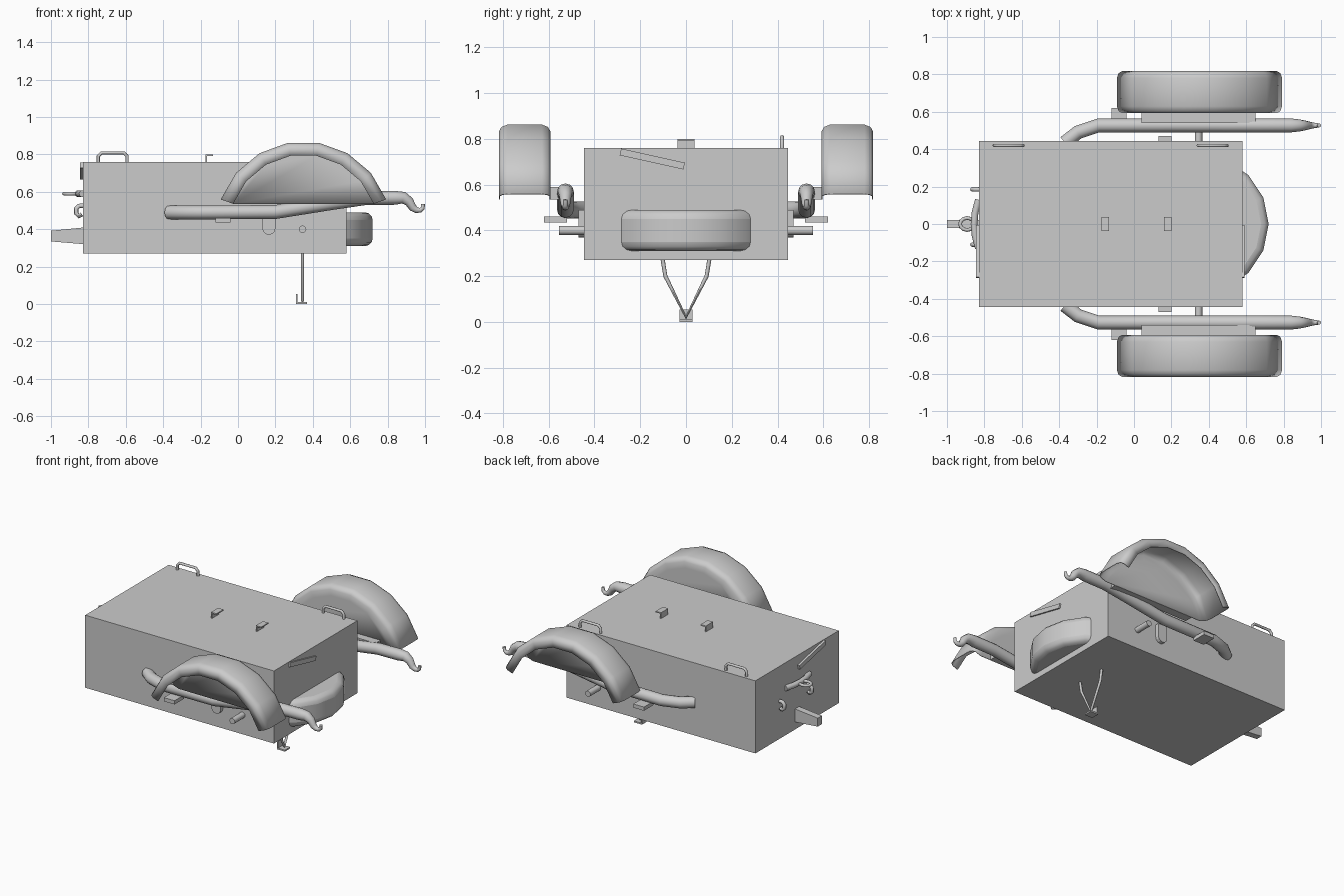
import bpy, math
from math import cos, sin, radians

if "Cube" in bpy.data.objects:
    bpy.data.objects.remove(bpy.data.objects["Cube"])


def mesh_obj(name, verts, faces):
    me = bpy.data.meshes.new(name)
    me.from_pydata(verts, [], faces)
    me.update()
    ob = bpy.data.objects.new(name, me)
    bpy.context.collection.objects.link(ob)
    return ob


def activate(ob):
    bpy.ops.object.select_all(action='DESELECT')
    ob.select_set(True)
    bpy.context.view_layer.objects.active = ob


def smooth(ob, angle=40):
    activate(ob)
    bpy.ops.object.shade_smooth_by_angle(angle=radians(angle))


def box(name, x0, x1, y0, y1, z0, z1, rot=(0, 0, 0)):
    bpy.ops.mesh.primitive_cube_add(size=1, location=((x0 + x1) / 2, (y0 + y1) / 2, (z0 + z1) / 2), rotation=rot)
    ob = bpy.context.object
    ob.name = name
    ob.scale = (x1 - x0, abs(y1 - y0), z1 - z0)
    return ob


def tube(name, pts, r, radii=None, res=4, closed=False):
    cu = bpy.data.curves.new(name, 'CURVE')
    cu.dimensions = '3D'
    cu.bevel_depth, cu.bevel_resolution, cu.use_fill_caps = r, res, True
    sp = cu.splines.new('POLY')
    sp.points.add(len(pts) - 1)
    sp.use_cyclic_u = closed
    for i, p in enumerate(pts):
        sp.points[i].co = (*p, 1)
        sp.points[i].radius = radii[i] / r if radii else 1
    ob = bpy.data.objects.new(name, cu)
    bpy.context.collection.objects.link(ob)
    activate(ob)
    bpy.ops.object.convert(target='MESH')
    ob = bpy.context.object
    smooth(ob, 50)
    return ob


def extrude_xz(name, outline, y0, y1):
    n = len(outline)
    v = [(x, y, z) for y in (y0, y1) for x, z in outline]
    f = [tuple(range(n)), tuple(range(2 * n - 1, n - 1, -1))]
    f += [(i, i + n, (i + 1) % n + n, (i + 1) % n) for i in range(n)]
    if y1 < y0:
        f = [tuple(reversed(q)) for q in f]
    return mesh_obj(name, v, f)


# Main box body
box("body", -0.83, 0.58, -0.445, 0.445, 0.27, 0.76)

# Mudguard arch: (offset in y, radius) cross-section swept over the wheel
CX, CZ = 0.35, 0.399
PROFILE = [(0.595, 0.40), (0.595, 0.44), (0.605, 0.458), (0.63, 0.468),
           (0.78, 0.468), (0.805, 0.458), (0.815, 0.44), (0.815, 0.40)]
ANGLES = [radians(20 + 20 * i) for i in range(8)]

for s, side in ((-1, "front"), (1, "rear")):
    n = len(PROFILE)
    verts = [(CX + r * cos(a), s * y, CZ + r * sin(a)) for a in ANGLES for y, r in PROFILE]
    faces = [(i * n + j, i * n + j + 1, (i + 1) * n + j + 1, (i + 1) * n + j)
             for i in range(7) for j in range(n - 1)]
    faces.append(tuple(i * n for i in range(8)))          # inner side plate
    if s > 0:
        faces = [tuple(reversed(q)) for q in faces]
    guard = mesh_obj(side + "_mudguard", verts, faces)
    mod = guard.modifiers.new("thickness", 'SOLIDIFY')
    mod.thickness, mod.offset = 0.005, 0
    smooth(guard)

    # Mudguard mount
    box(side + "_mudguard_mount", 0.04, 0.65, s * 0.54, s * 0.597, 0.535, 0.59)

    # Carrying bar tapering into a hook
    path = [(-0.37, 0.435, 0.49), (-0.30, 0.49, 0.49), (-0.19, 0.527, 0.49), (0.2, 0.527, 0.492),
            (0.5, 0.527, 0.54), (0.68, 0.527, 0.566), (0.84, 0.527, 0.568), (0.885, 0.527, 0.568),
            (0.915, 0.527, 0.548), (0.935, 0.527, 0.515), (0.955, 0.527, 0.502),
            (0.975, 0.527, 0.502), (0.987, 0.527, 0.512), (0.99, 0.527, 0.535)]
    radii = [0.037] * 7 + [0.032, 0.026, 0.021, 0.016, 0.013, 0.011, 0.010]
    tube(side + "_bar", [(x, s * y, z) for x, y, z in path], 0.037, radii)

    # Step bracket, rounded hanger and axle stub
    box(side + "_step_bracket", -0.12, -0.04, s * 0.52, s * 0.62, 0.435, 0.46)
    arc = [(0.165 + 0.035 * cos(radians(t)), 0.405 + 0.035 * sin(radians(t))) for t in range(180, 361, 30)]
    extrude_xz(side + "_hanger", arc + [(0.20, 0.49), (0.13, 0.49)], s * 0.44, s * 0.47)
    tube(side + "_axle_stub", [(0.345, s * 0.43, 0.4), (0.345, s * 0.555, 0.4)], 0.02)

# Spare wheel half sunk into the end wall
bpy.ops.mesh.primitive_cylinder_add(vertices=16, radius=0.37, depth=0.18, location=(0.35, 0, 0.40),
                                    rotation=(0, 0, radians(90)))
wheel = bpy.context.object
wheel.name = "spare_wheel"
bev = wheel.modifiers.new("round", 'BEVEL')
bev.width, bev.segments, bev.limit_method, bev.angle_limit = 0.04, 3, 'ANGLE', radians(50)
smooth(wheel)

# Prop leg and foot
tube("prop_leg", [(0.345, -0.105, 0.29), (0.345, -0.09, 0.2), (0.345, 0, 0.02),
                  (0.345, 0.09, 0.2), (0.345, 0.105, 0.29)], 0.009, res=2)
box("prop_foot", 0.31, 0.37, -0.028, 0.028, 0, 0.01)
box("prop_foot_lip", 0.31, 0.318, -0.028, 0.028, 0.0, 0.055)

# Lid grab handles
for x in (-0.67, 0.42):
    pts = [(-0.077, 0.75), (-0.077, 0.79), (-0.06, 0.808), (0.06, 0.808), (0.077, 0.79), (0.077, 0.75)]
    tube("lid_handle", [(x + a, 0.42, z) for a, z in pts], 0.009, res=2)

# Lid clips: folded straps
for x in (-0.155, 0.18):
    box("lid_clip_post", x - 0.02, x - 0.012, -0.038, 0.038, 0.755, 0.80)
    box("lid_clip_top", x - 0.02, x + 0.02, -0.038, 0.038, 0.792, 0.80)

# Slanted end bars
for x0, x1 in ((-0.845, -0.825), (0.575, 0.59)):
    box("end_bar", x0, x1, -0.29, -0.005, 0.697, 0.727, rot=(radians(-12.5), 0, 0))

# Tapered tow tongue
extrude_xz("tow_tongue", [(-0.82, 0.32), (-0.82, 0.41), (-1.0, 0.392), (-1.0, 0.335)], -0.022, 0.022)

# Tow shackle, its curved base and two side hooks
tube("shackle_base", [(-0.832, -0.13, 0.59), (-0.85, -0.06, 0.59), (-0.855, 0, 0.59),
                      (-0.85, 0.06, 0.59), (-0.832, 0.13, 0.59)], 0.018)
tube("shackle_ring", [(-0.892 + 0.038 * cos(t * math.pi / 6), 0.032 * sin(t * math.pi / 6), 0.59)
                      for t in range(12)], 0.010, res=2, closed=True)
for y in (0.185, -0.11):
    tube("side_hook", [(-0.825, y, 0.525), (-0.85, y, 0.525), (-0.865, y, 0.51), (-0.865, y, 0.485),
                       (-0.85, y, 0.47), (-0.835, y, 0.48)], 0.012, res=2)
